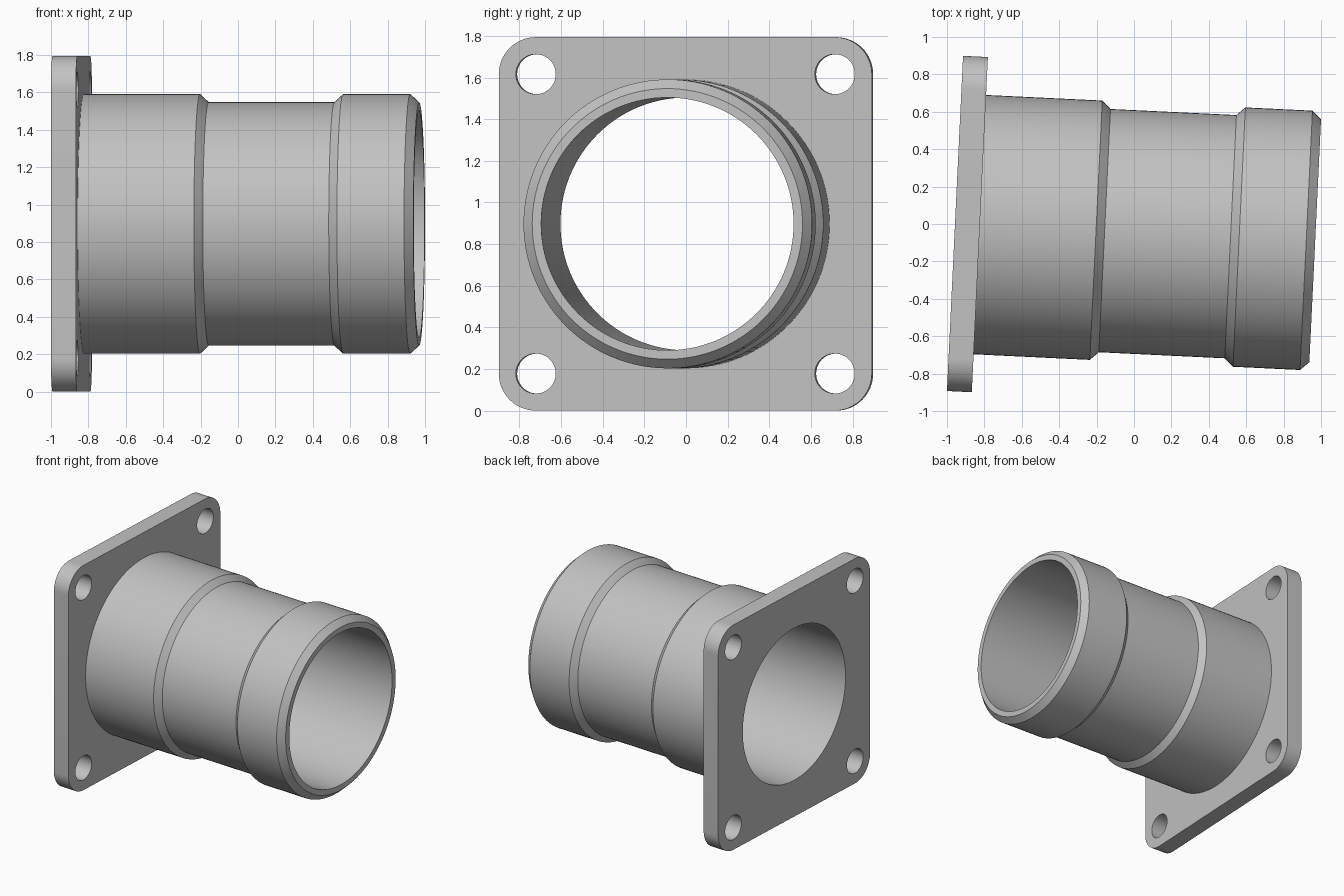
import bpy, bmesh
from math import sin, cos, pi, radians
from mathutils import Matrix, Vector

cube = bpy.data.objects.get("Cube")
if cube:
    bpy.data.objects.remove(cube, do_unlink=True)

SIDE, THICK, CORNER = 1.794, 0.133, 0.178
HOLE_R, HOLE_POS = 0.096, 0.719
BORE, LENGTH, SEGS = 0.607, 1.928, 128
YAW = radians(2.75)

# Part frame: local z runs along the tube, local y is up
PLACE = Matrix(((sin(YAW), 0, cos(YAW), -0.957),
                (cos(YAW), 0, -sin(YAW), 0.003),
                (0, 1, 0, SIDE / 2),
                (0, 0, 0, 1)))

grey = bpy.data.materials.new("plain_grey")
grey.use_nodes = True
COLOUR = (0.54, 0.54, 0.54, 1)
grey.diffuse_color = COLOUR
grey.node_tree.nodes["Principled BSDF"].inputs["Base Color"].default_value = COLOUR


def arc(cx, cy, r, start, sweep, n):
    return [(cx + r * cos(start + sweep * i / n), cy + r * sin(start + sweep * i / n))
            for i in range(n + 1)]


def circle(cx, cy, r, n):
    return arc(cx, cy, r, 0, 2 * pi, n)[:-1]


def finish(name, bm):
    bmesh.ops.remove_doubles(bm, verts=bm.verts, dist=1e-5)
    bmesh.ops.transform(bm, matrix=PLACE, verts=bm.verts)
    bmesh.ops.recalc_face_normals(bm, faces=bm.faces)
    mesh = bpy.data.meshes.new(name)
    bm.to_mesh(mesh)
    bm.free()
    mesh.materials.append(grey)
    obj = bpy.data.objects.new(name, mesh)
    bpy.context.collection.objects.link(obj)
    bpy.ops.object.select_all(action='DESELECT')
    obj.select_set(True)
    bpy.context.view_layer.objects.active = obj
    bpy.ops.object.shade_smooth_by_angle(angle=radians(30))


# Flange: rounded square with a bore and four bolt holes
c = SIDE / 2 - CORNER
outline = []
for k, (sx, sy) in enumerate(((1, 1), (-1, 1), (-1, -1), (1, -1))):
    outline += arc(sx * c, sy * c, CORNER, k * pi / 2, pi / 2, 16)
loops = [outline, circle(0, 0, BORE, SEGS)]
loops += [circle(x, y, HOLE_R, 48) for x in (-HOLE_POS, HOLE_POS) for y in (-HOLE_POS, HOLE_POS)]

bm = bmesh.new()
edges = []
for pts in loops:
    vs = [bm.verts.new((x, y, 0)) for x, y in pts]
    edges += [bm.edges.new((a, b)) for a, b in zip(vs, vs[1:] + vs[:1])]
bmesh.ops.triangle_fill(bm, edges=edges, use_beauty=True, normal=Vector((0, 0, 1)))
result = bmesh.ops.extrude_face_region(bm, geom=bm.faces[:], use_keep_orig=True)
top = [g for g in result["geom"] if isinstance(g, bmesh.types.BMVert)]
bmesh.ops.translate(bm, vec=(0, 0, THICK), verts=top)
finish("flange", bm)

# Tube: stepped wall profile (radius, distance) revolved about its axis
profile = [(0.694, THICK), (0.694, 0.755), (0.651, 0.801), (0.651, 1.475),
           (0.694, 1.521), (0.694, 1.88), (0.65, LENGTH), (BORE, LENGTH), (BORE, THICK)]
bm = bmesh.new()
vs = [bm.verts.new((r, 0, d)) for r, d in profile]
edges = [bm.edges.new(pair) for pair in zip(vs, vs[1:])]
bmesh.ops.spin(bm, geom=vs + edges, cent=(0, 0, 0), axis=(0, 0, 1),
               angle=2 * pi, steps=SEGS, use_merge=True)
finish("stepped_tube", bm)
